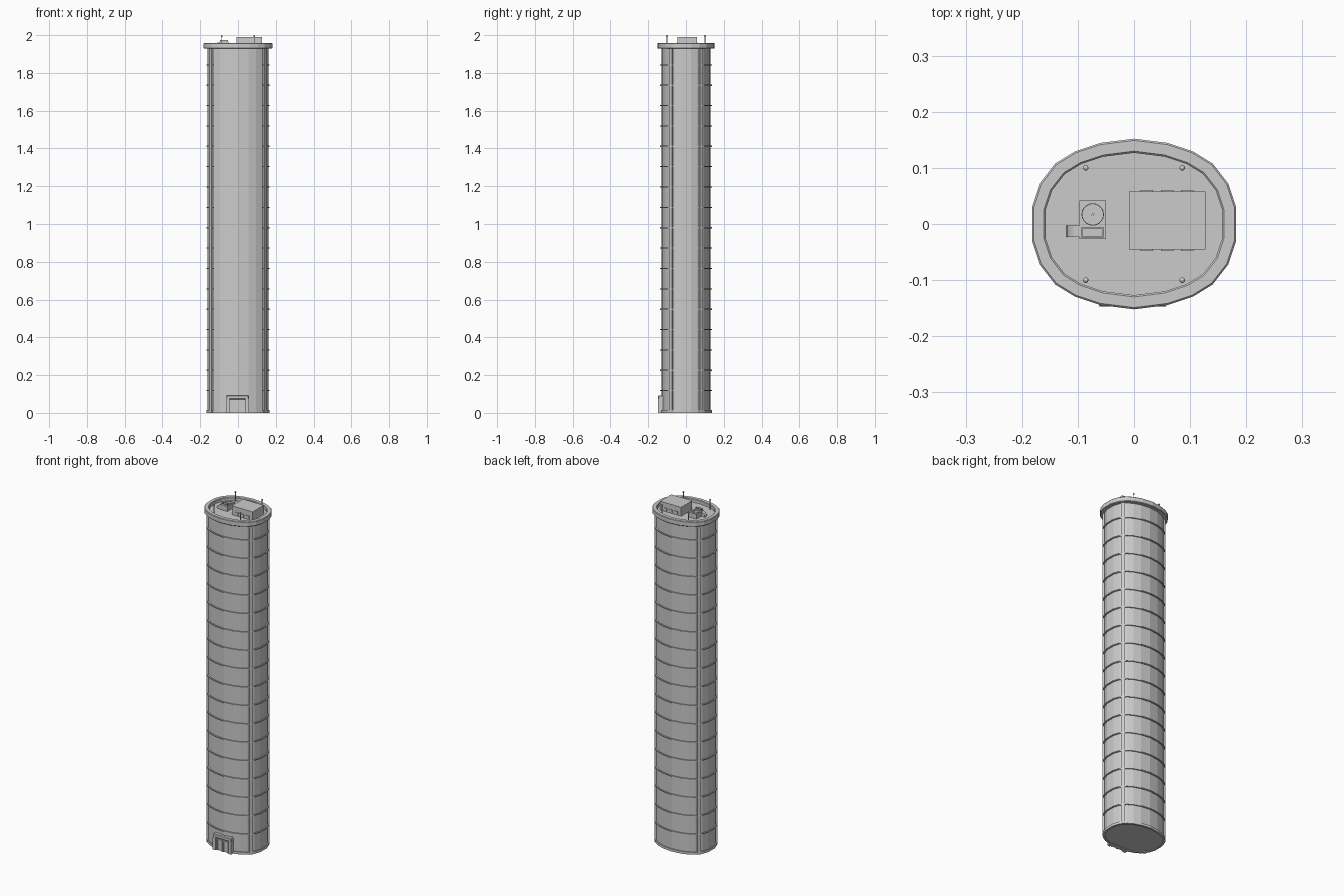
import bpy, bmesh, math
from mathutils import Vector, Matrix

cube = bpy.data.objects.get("Cube")
if cube:
    bpy.data.objects.remove(cube, do_unlink=True)

grey = bpy.data.materials.new("plain_grey")
grey.use_nodes = True
colour = (0.6, 0.6, 0.6, 1)
grey.diffuse_color = colour
grey.node_tree.nodes["Principled BSDF"].inputs["Base Color"].default_value = colour


def finish(name, bm, bevel=0):
    bmesh.ops.recalc_face_normals(bm, faces=bm.faces)
    mesh = bpy.data.meshes.new(name)
    bm.to_mesh(mesh)
    bm.free()
    mesh.materials.append(grey)
    ob = bpy.data.objects.new(name, mesh)
    bpy.context.collection.objects.link(ob)
    if bevel:
        mod = ob.modifiers.new("edge_bevel", 'BEVEL')
        mod.width = bevel
        mod.limit_method = 'ANGLE'
        mod.angle_limit = math.radians(50)
    return ob


def prism(name, outline, z0, z1, bevel=0):
    """Solid slab with the given plan."""
    bm = bmesh.new()
    low = [bm.verts.new((x, y, z0)) for x, y in outline]
    top = [bm.verts.new((x, y, z1)) for x, y in outline]
    bm.faces.new(low)
    bm.faces.new(top)
    for i in range(len(low)):
        j = (i + 1) % len(low)
        bm.faces.new((low[i], low[j], top[j], top[i]))
    return finish(name, bm, bevel)


def ring(name, outer, inner, z0, z1, bevel=0):
    """Hollow band between two plans."""
    bm = bmesh.new()
    loops = [[bm.verts.new((x, y, z)) for x, y in plan]
             for plan, z in ((outer, z0), (outer, z1), (inner, z1), (inner, z0))]
    n = len(outer)
    for k in range(4):
        a, b = loops[k], loops[(k + 1) % 4]
        for i in range(n):
            j = (i + 1) % n
            bm.faces.new((a[i], a[j], b[j], b[i]))
    return finish(name, bm, bevel)


def box(name, x0, x1, y0, y1, z0, z1, bevel=0):
    return prism(name, [(x0, y0), (x1, y0), (x1, y1), (x0, y1)], z0, z1, bevel)


def rod(name, x, y, z0, z1, r, sides=12):
    pts = [(x + r * math.cos(i * math.tau / sides), y + r * math.sin(i * math.tau / sides))
           for i in range(sides)]
    return prism(name, pts, z0, z1)


def offset(plan, d):
    """Shift every side of a counter-clockwise plan outwards by d."""
    out = []
    for i, p in enumerate(plan):
        p = Vector(p)
        e1 = (p - Vector(plan[i - 1])).normalized()
        e2 = (Vector(plan[(i + 1) % len(plan)]) - p).normalized()
        n1, n2 = Vector((e1.y, -e1.x)), Vector((e2.y, -e2.x))
        out.append(tuple(p + (n1 + n2) * d / (1 + n1.dot(n2))))
    return out


# Rounded oval plan, mirrored from one quarter
quarter = [(0.182, 0.03), (0.168, 0.072), (0.14, 0.108), (0.105, 0.1295), (0.06, 0.1445), (0, 0.152)]
half = quarter + [(-x, y) for x, y in quarter[-2::-1]]
rim = half + [(-x, -y) for x, y in half]
rim = [p for i, p in enumerate(rim) if p != rim[i - 1]]
wall = offset(rim, -0.021)
band = offset(rim, -0.015)
core = offset(rim, -0.026)

# Tower body, floor bands and roof parapet
FLOOR, ROOF, PARAPET = 0.1078, 1.938, 1.958
prism("tower_body", wall, 0.004, ROOF)
ring("base_band", band, core, 0, 0.014)
for i in range(1, 18):
    z = 0.01 + i * FLOOR
    ring(f"floor_band_{i}", band, core, z - 0.003, z + 0.003)
ring("roof_parapet", rim, offset(rim, -0.025), 1.929, PARAPET, 0.003)

# Four corner columns, square to the diagonal wall faces
for sx in (1, -1):
    for sy in (1, -1):
        a, b = Vector(wall[1]), Vector(wall[2])
        mid, along = (a + b) / 2, (b - a).normalized()
        out = Vector((along.y, -along.x))
        plan = [mid + along * s * 0.01 + out * d
                for s, d in ((-1, -0.006), (-1, 0.01), (1, 0.01), (1, -0.006))]
        prism(f"column_{'left' if sx > 0 else 'right'}_{'back' if sy > 0 else 'front'}",
              [(p.x * sx, p.y * sy) for p in plan], 0, 1.932)

# Entrance: surround, recessed panel, two door frames and handles
FRONT = -0.147
box("entrance_lintel", -0.062, 0.058, FRONT, -0.115, 0.072, 0.093, 0.004)
box("entrance_jamb_right", -0.062, -0.044, FRONT, -0.115, 0, 0.075)
box("entrance_jamb_left", 0.04, 0.058, FRONT, -0.115, 0, 0.075)
box("entrance_panel", -0.05, 0.046, -0.138, -0.115, 0, 0.075)
for side, x0, x1 in (("right", -0.04, -0.004), ("left", 0, 0.036)):
    box(f"door_{side}_head", x0, x1, -0.143, -0.13, 0.06, 0.066)
    for x in (x0, x1 - 0.006):
        box(f"door_{side}_stile", x, x + 0.006, -0.143, -0.13, 0, 0.062)

# Roof penthouse with low louvres
box("penthouse", -0.009, 0.127, -0.045, 0.058, ROOF - 0.003, 1.99)
for i in range(3):
    x = 0.012 + i * 0.036
    for y in (-0.045, 0.058):
        box("penthouse_louvre", x, x + 0.022, y - 0.003, y + 0.003, 1.944, 1.96)

# Cooling unit with fan, framed intake and side duct
UNIT = 1.966
box("cooling_unit", -0.097, -0.05, -0.027, 0.042, ROOF - 0.003, UNIT)
cx, cy = -0.0735, 0.017


def circle(r):
    return [(cx + r * math.cos(i * math.tau / 20), cy + r * math.sin(i * math.tau / 20))
            for i in range(20)]


ring("fan_ring", circle(0.02), circle(0.0185), UNIT - 0.002, UNIT + 0.003)
rod("fan_hub", cx, cy, UNIT - 0.001, UNIT + 0.003, 0.003)
for k in range(3):
    turn = Matrix.Rotation(k * math.tau / 3 + 0.4, 2)
    blade = [Vector((0.0095 + 0.0075 * math.cos(t * math.tau / 10),
                     0.005 * math.sin(t * math.tau / 10))) for t in range(10)]
    prism(f"fan_blade_{k}", [tuple(turn @ p + Vector((cx, cy))) for p in blade],
          UNIT - 0.001, UNIT + 0.002)


def rect(x0, x1, y0, y1):
    return [(x0, y0), (x1, y0), (x1, y1), (x0, y1)]


ring("intake_frame", rect(-0.094, -0.054, -0.025, -0.005),
     rect(-0.091, -0.057, -0.022, -0.008), UNIT - 0.002, 1.975)

# Duct bends down to the roof: quarter-round profile swept across y
bm = bmesh.new()
profile = [(-0.095, ROOF)] + [(-0.095 - 0.025 * math.sin(t * math.pi / 12),
                               ROOF + 0.026 * math.cos(t * math.pi / 12)) for t in range(7)]
face = bm.faces.new([bm.verts.new((x, -0.023, z)) for x, z in profile])
moved = bmesh.ops.extrude_face_region(bm, geom=[face])["geom"]
bmesh.ops.translate(bm, vec=(0, 0.02, 0), verts=[v for v in moved if isinstance(v, bmesh.types.BMVert)])
finish("side_duct", bm)

# Four ball-tipped masts
for x in (-0.086, 0.086):
    for y in (-0.1, 0.1):
        rod("mast_rod", x, y, ROOF - 0.003, 1.995, 0.002, 8)
        bm = bmesh.new()
        bmesh.ops.create_uvsphere(bm, u_segments=12, v_segments=8, radius=0.005,
                                  matrix=Matrix.Translation((x, y, 1.995)))
        for f in bm.faces:
            f.smooth = True
        finish("mast_ball", bm)
